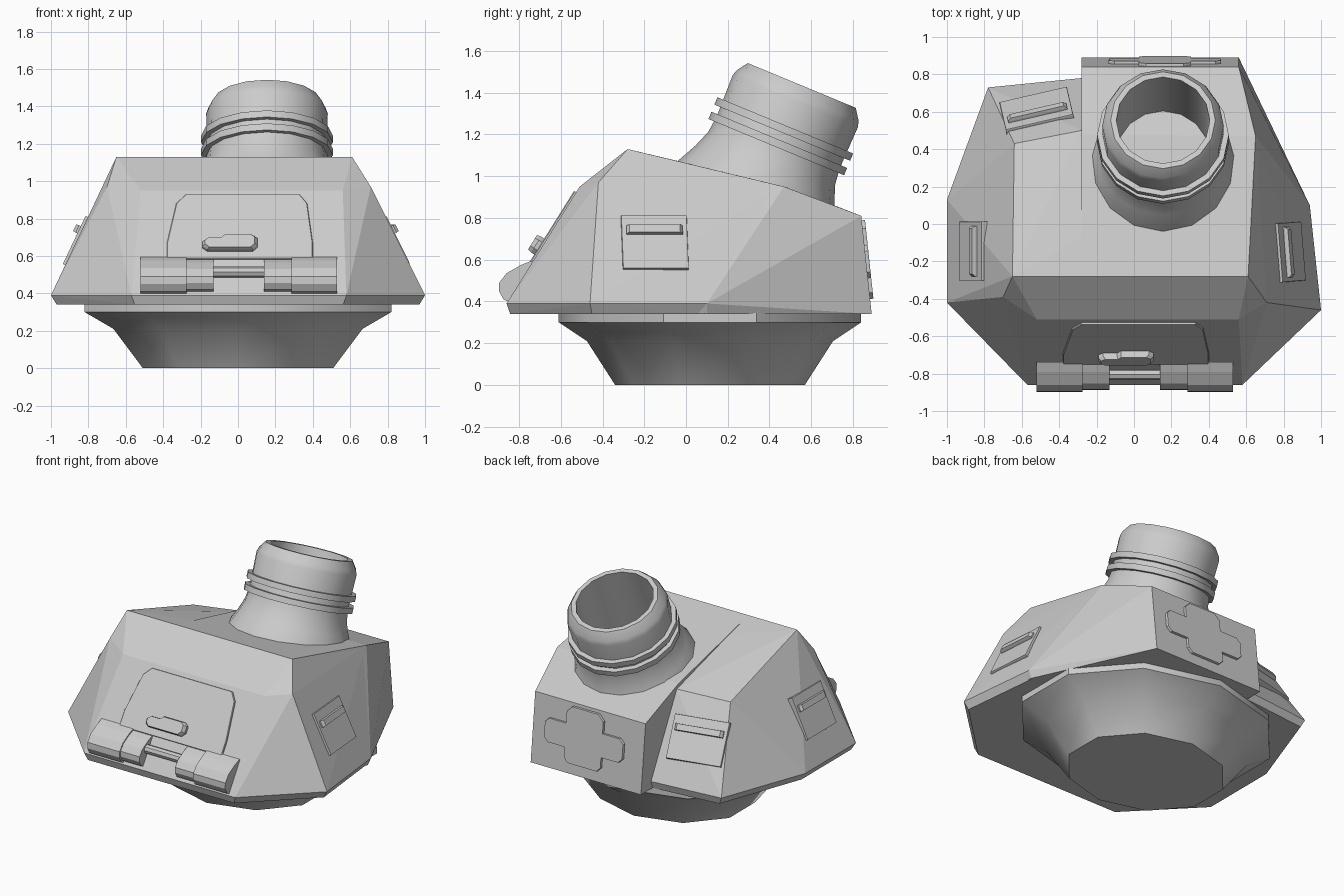
import bpy, bmesh, math
from mathutils import Vector, Matrix
from mathutils.bvhtree import BVHTree

if "Cube" in bpy.data.objects:
    bpy.data.objects.remove(bpy.data.objects["Cube"])


def finish(name, bm, smooth=None):
    bmesh.ops.recalc_face_normals(bm, faces=bm.faces[:])
    me = bpy.data.meshes.new(name)
    bm.to_mesh(me)
    bm.free()
    ob = bpy.data.objects.new(name, me)
    bpy.context.collection.objects.link(ob)
    if smooth:
        bpy.context.view_layer.objects.active = ob
        ob.select_set(True)
        bpy.ops.object.shade_smooth_by_angle(angle=math.radians(smooth))
        ob.select_set(False)
    return ob


trees = []


def hull(name, pts):
    bm = bmesh.new()
    for p in pts:
        bm.verts.new(p)
    r = bmesh.ops.convex_hull(bm, input=bm.verts[:])
    junk = {v for v in r["geom_interior"] + r["geom_unused"] if isinstance(v, bmesh.types.BMVert)}
    bmesh.ops.delete(bm, geom=list(junk), context='VERTS')
    bmesh.ops.recalc_face_normals(bm, faces=bm.faces[:])
    trees.append(BVHTree.FromBMesh(bm))
    return finish(name, bm)


def loft(name, rings, caps=True, smooth=None):
    """Skin a list of equally long point rings."""
    bm = bmesh.new()
    rows = [[bm.verts.new(p) for p in ring] for ring in rings]
    n = len(rows[0])
    for a, b in zip(rows, rows[1:]):
        for i in range(n):
            bm.faces.new((a[i], a[(i + 1) % n], b[(i + 1) % n], b[i]))
    if caps:
        bm.faces.new(rows[0])
        bm.faces.new(rows[-1])
    return finish(name, bm, smooth)


def plate(name, pts, origin, direction, raise_by, inset=1.0, offset=(0, 0)):
    """Lay a flat outline on the armour where a ray strikes it."""
    o, d = Vector(origin), Vector(direction)
    hits = [h for h in (t.ray_cast(o, d) for t in trees) if h[0] is not None]
    loc, n = min(hits, key=lambda h: h[3])[:2]
    if n.dot(d) > 0:
        n = -n
    u = Vector((0, 0, 1)).cross(n).normalized()
    v = n.cross(u)
    cu = sum(p[0] for p in pts) / len(pts)
    cv = sum(p[1] for p in pts) / len(pts)

    def ring(h, s):
        return [loc + u * (cu + (a - cu) * s + offset[0]) + v * (cv + (b - cv) * s + offset[1]) + n * h
                for a, b in pts]
    return loft(name, [ring(-0.03, 1), ring(raise_by * 0.6, 1), ring(raise_by, inset)])


def rect(w, h):
    return [(-w, -h), (w, -h), (w, h), (-w, h)]


# Armoured shell
rim = [(-.57, -.86), (.58, -.86), (1, -.46), (.94, .1), (.57, .8),
       (-.28, .78), (-.78, .73), (-1, .13), (-1, -.42)]
shell = [(x, y, .39) for x, y in rim] + [(x * .97, y * .98, .34) for x, y in rim]
shell += [(-.52, -.51, .95), (.56, -.51, .95), (-.70, -.39, .97), (.71, -.42, .97),
          (-.65, -.28, 1.13), (.61, -.28, 1.13), (.65, .45, .95),
          (-.64, .43, .90), (-.28, .50, .92)]
hull("turret_shell", shell)

# Rear box that carries the neck
hull("rear_box", [(-.28, -.28, 1.13), (.61, -.28, 1.13), (.65, .47, .95), (-.28, .48, .95),
                  (.56, .84, .81), (-.28, .84, .81), (.56, .89, .34), (-.28, .89, .34),
                  (.94, .1, .39), (.92, .1, .34), (.9, -.4, .39), (-.28, -.3, .34)])


# Ten-sided tapered base
def base_ring(x_radius, y_radius, z):
    return [(x_radius * math.cos(math.radians(18 + 36 * i)),
             .115 + y_radius * math.sin(math.radians(18 + 36 * i)), z) for i in range(10)]


loft("turret_base", [base_ring(.535, .455, 0), base_ring(.70, .59, .21),
                     base_ring(.862, .725, .30), base_ring(.862, .725, .345)], smooth=40)

# Tilted hollow neck, radius and distance along its axis
tilt = Matrix.Translation((.155, .555, 1.435)) @ Matrix.Rotation(math.radians(-22.5), 4, 'X')


def turned(name, profile, caps):
    rings = [[tilt @ Vector((r * math.cos(math.tau * i / 16), r * math.sin(math.tau * i / 16), h))
              for i in range(16)] for r, h in profile]
    return loft(name, rings, caps, 40)


turned("neck_tube", [(.43, -.66), (.41, -.56), (.36, -.46), (.33, -.38), (.32, -.30), (.325, -.08),
                     (.315, -.05), (.28, 0), (.25, 0), (.25, -.55)], True)
for k, h in enumerate((-.245, -.32)):
    turned(f"neck_band_{k + 1}", [(.31, h), (.352, h), (.352, h + .038), (.31, h + .038)], False)

# Front hatch and its handle
front = ((.01, -2, .75), (0, 1, 0))
plate("front_hatch", [(-.39, -.2), (.39, -.2), (.39, -.1), (.36, .15), (.32, .205),
                      (-.29, .205), (-.34, .15), (-.39, -.1)], *front, .012, .99)
plate("hatch_handle", [(-.20, -.025), (-.175, -.045), (.07, -.045), (.095, -.02), (.095, .025),
                       (.07, .045), (-.08, .045), (-.10, .025), (-.175, .025), (-.20, .005)],
      *front, .05, .9, (0, -.11))

# Front hinges and rod
profile = [(-.83, .39), (-.875, .41), (-.897, .45), (-.895, .49), (-.86, .535),
           (-.79, .575), (-.74, .595), (-.70, .56), (-.74, .42)]
for side in (-1, 1):
    for part, x0, x1, s in (("outer", .28, .525, 1), ("inner", .135, .28, .88)):
        loft(f"hinge_{part}_{'left' if side < 0 else 'right'}",
             [[(side * x + .005, -.81 + (y + .81) * s, .49 + (z - .49) * s) for y, z in profile]
              for x in (x0, x1)])
loft("hinge_rod", [[(x, -.805 + .03 * math.cos(math.tau * i / 8), .515 + .03 * math.sin(math.tau * i / 8))
                    for i in range(8)] for x in (-.15, .16)])

# Access panels with ridges on both sides and the left rear
for name, origin, direction, w in (("right", (2, -.15, .68), (-1, 0, 0), .158),
                                   ("left", (-2, -.145, .68), (1, 0, 0), .158),
                                   ("rear_left", (-.52, 2, .67), (0, -1, 0), .185)):
    plate(f"{name}_panel", rect(w, .142), origin, direction, .014, .99)
    plate(f"{name}_ridge", rect(w - .023, .022), origin, direction, .04, .9, (0, .06))

# Stepped plate on the rear wall, chamfered corners
cross = [(-.30, -.06), (-.27, -.09), (-.14, -.09), (-.14, -.16), (-.11, -.19), (.11, -.19), (.14, -.16),
         (.14, -.09), (.27, -.09), (.30, -.06), (.30, .04), (.27, .07), (.14, .07), (.14, .15),
         (.10, .19), (-.10, .19), (-.14, .15), (-.14, .07), (-.27, .07), (-.30, .04)]
plate("rear_plate", cross, (.165, 2, .6), (0, -1, 0), .016, .99)
